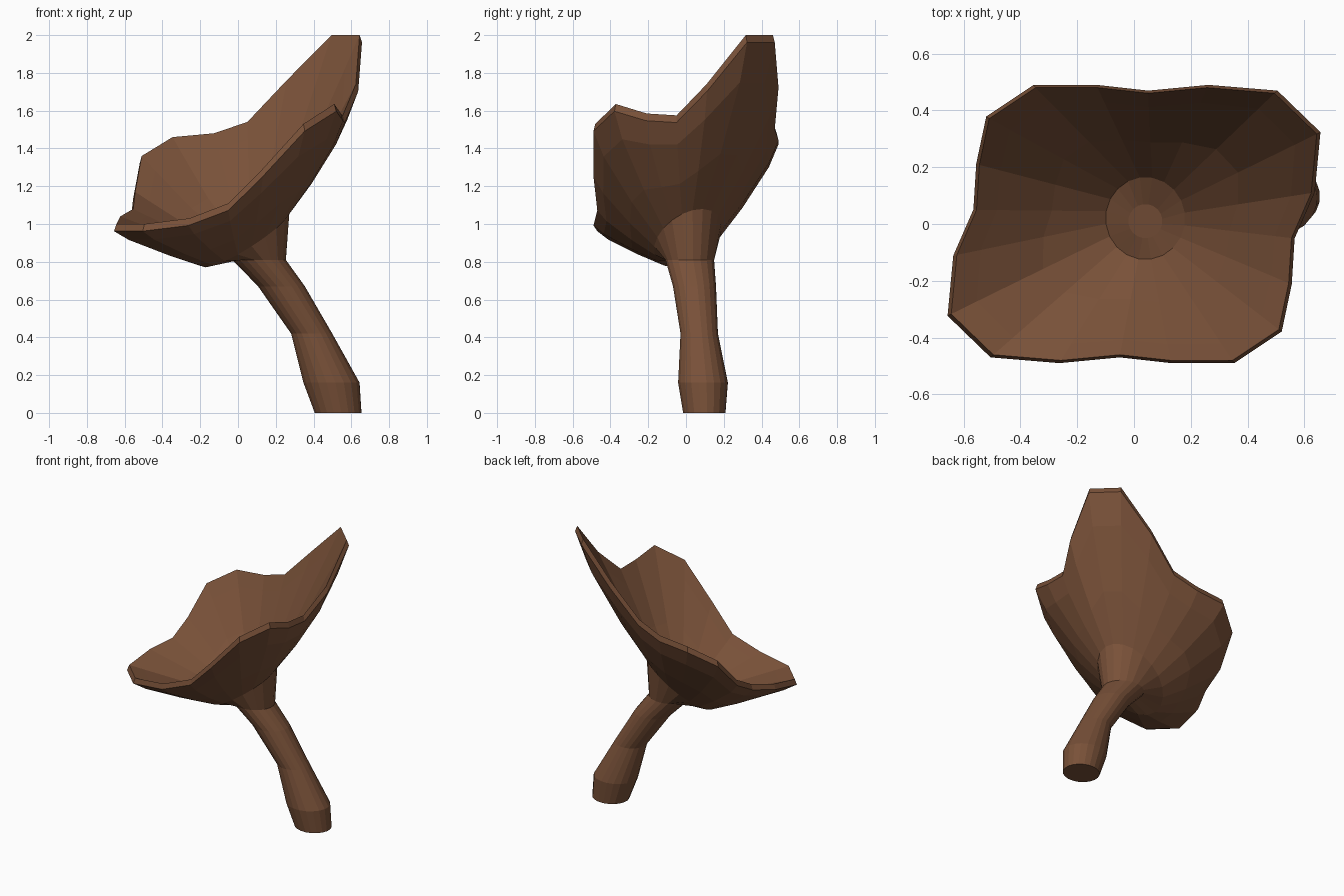
import bpy, bmesh, math
from mathutils import Vector

cube = bpy.data.objects.get("Cube")
if cube:
    bpy.data.objects.remove(cube, do_unlink=True)

brown = bpy.data.materials.new("mushroom brown")
brown.use_nodes = True
brown.diffuse_color = (0.19, 0.082, 0.04, 1)
brown.node_tree.nodes["Principled BSDF"].inputs["Base Color"].default_value = brown.diffuse_color

SIDES = 20
START = math.radians(26)

# Wavy rim: the plan repeats after half a turn, the heights do not
half = [(.65, .32), (.50, .465), (.26, .485), (.05, .465), (-.13, .485),
        (-.35, .485), (-.515, .375), (-.55, .21), (-.56, .05), (-.63, -.11)]
plan = half + [(-x, -y) for x, y in half]
heights = [2.0, 2.0, 1.76, 1.54, 1.48, 1.46, 1.36, 1.17, 1.08, 1.04,
           1.0, 1.0, 1.03, 1.11, 1.29, 1.53, 1.635, 1.585, 1.575, 1.74]
rim_in = [Vector((x * .99, y * .99, z)) for (x, y), z in zip(plan, heights)]
rim_out = [Vector((x * 1.01, y * 1.01, z - .038)) for (x, y), z in zip(plan, heights)]


def ellipse(cx, cy, z, rx, ry, tilt_x=0, tilt_y=0):
    """Ring of points, tilted by a slope along x and y."""
    ring = []
    for i in range(SIDES):
        a = START + i * math.tau / SIDES
        dx, dy = rx * math.cos(a), ry * math.sin(a)
        ring.append(Vector((cx + dx, cy + dy, z + tilt_x * dx + tilt_y * dy)))
    return ring


def blend(a, b, flat, rise):
    """Ring between two rings, with separate amounts for plan and height."""
    return [Vector((p.x + (q.x - p.x) * flat, p.y + (q.y - p.y) * flat,
                    p.z + (q.z - p.z) * rise)) for p, q in zip(a, b)]


def loft(name, rings):
    """Skin a list of rings and close both ends."""
    bm = bmesh.new()
    loops = [[bm.verts.new(p) for p in ring] for ring in rings]
    for low, high in zip(loops, loops[1:]):
        for i in range(SIDES):
            j = (i + 1) % SIDES
            bm.faces.new((low[i], low[j], high[j], high[i]))
    bm.faces.new(loops[0][::-1])
    bm.faces.new(loops[-1])
    bmesh.ops.recalc_face_normals(bm, faces=bm.faces)
    mesh = bpy.data.meshes.new(name)
    bm.to_mesh(mesh)
    bm.free()
    mesh.materials.append(brown)
    obj = bpy.data.objects.new(name, mesh)
    bpy.context.collection.objects.link(obj)


# Leaning stem, from the ground up to the neck
stem = [ellipse(.53, .097, 0, .125, .113),
        ellipse(.495, .09, .16, .15, .133),
        ellipse(.39, .07, .42, .11, .1),
        ellipse(.23, .045, .67, .125, .115),
        ellipse(.112, .02, .81, .143, .13)]

# Funnel cap: nearly straight underside, thin lip, hollow inside
neck = ellipse(.04, .01, .925, .235, .18, .6, .35)
floor = ellipse(.04, .02, .94, .14, .145, .5, .35)
centre = ellipse(.04, .01, .925, .06, .06, .3, .2)
under = [neck, blend(neck, rim_out, .4, .33), blend(neck, rim_out, .84, .76), rim_out]
inside = [rim_in, blend(floor, rim_in, .84, .82), blend(floor, rim_in, .42, .36), floor, centre]

loft("funnel_mushroom", stem + under + inside)
